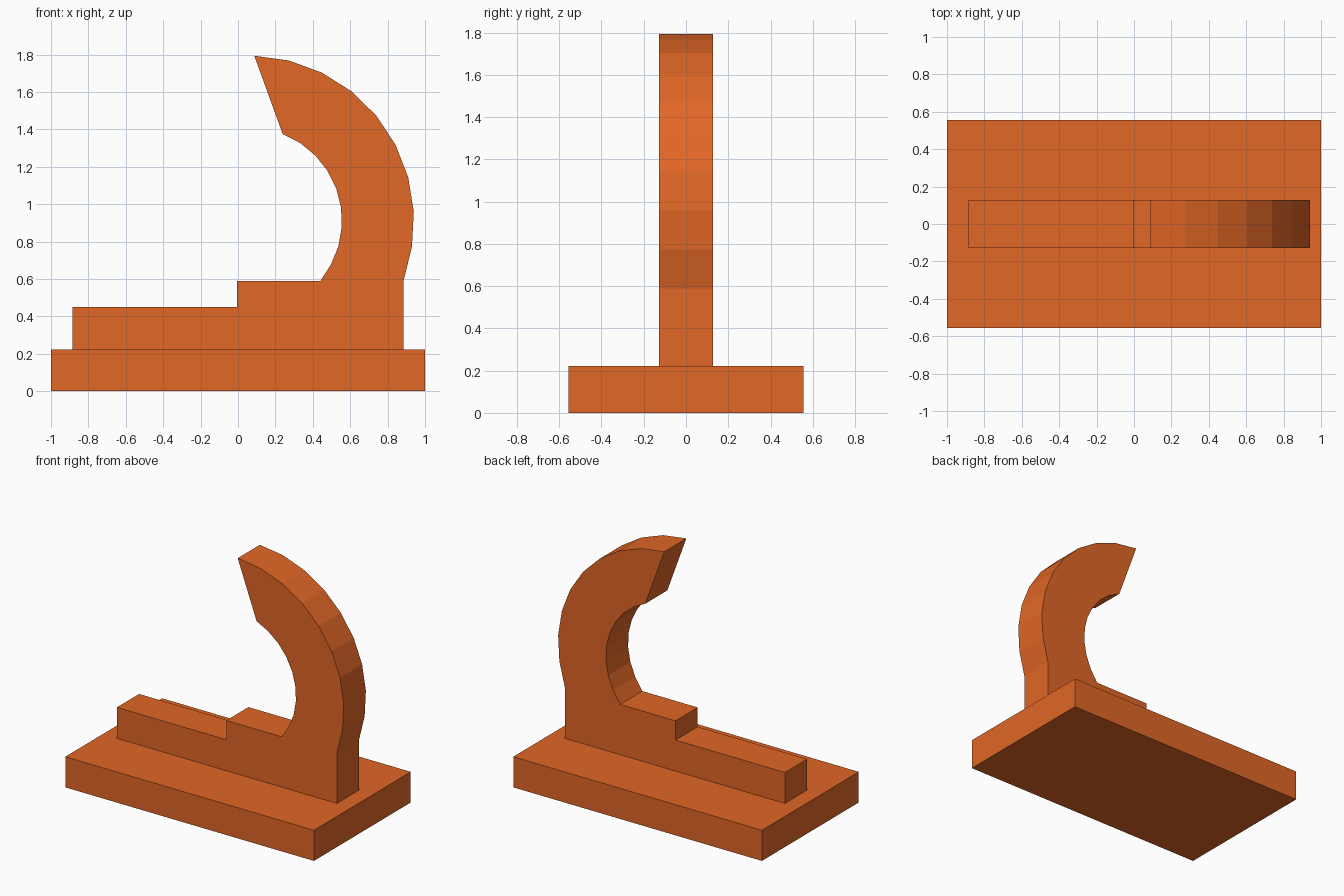
import bpy, bmesh, math

if "Cube" in bpy.data.objects:
    bpy.data.objects.remove(bpy.data.objects["Cube"])

orange = bpy.data.materials.new("burnt_orange")
orange.diffuse_color = (0.75, 0.135, 0.019, 1)
orange.use_nodes = True
orange.node_tree.nodes["Principled BSDF"].inputs["Base Color"].default_value = orange.diffuse_color


def extrude_profile(name, profile, half_depth):
    """Extrude an x-z outline symmetrically along y."""
    bm = bmesh.new()
    front = bm.faces.new([bm.verts.new((x, -half_depth, z)) for x, z in profile])
    result = bmesh.ops.extrude_face_region(bm, geom=[front])
    back = [v for v in result["geom"] if isinstance(v, bmesh.types.BMVert)]
    bmesh.ops.translate(bm, verts=back, vec=(0, 2 * half_depth, 0))
    bmesh.ops.recalc_face_normals(bm, faces=bm.faces)
    mesh = bpy.data.meshes.new(name)
    bm.to_mesh(mesh)
    bm.free()
    mesh.materials.append(orange)
    obj = bpy.data.objects.new(name, mesh)
    bpy.context.collection.objects.link(obj)
    return obj


def arc(radius, start, end, steps=9, cx=0.059, cz=0.912):
    angles = [math.radians(start + (end - start) * i / steps) for i in range(steps + 1)]
    return [(cx + radius * math.cos(a), cz + radius * math.sin(a)) for a in angles]


# Wide rectangular plinth
BASE_TOP = 0.223
extrude_profile("base", [(-1, 0), (1, 0), (1, BASE_TOP), (-1, BASE_TOP)], 0.556)

# Stepped rail rising into a curved hook
outer = arc(0.882, -21.2, 88.2)
inner = arc(0.497, 68.8, -40.3)
outer[0] = (0.885, 0.589)
inner[-1] = (0.44, 0.589)
hook = [(-0.885, BASE_TOP), (0.885, BASE_TOP)] + outer + inner
hook += [(-0.005, 0.589), (-0.005, 0.449), (-0.885, 0.449)]
extrude_profile("stepped_hook", hook, 0.127)
